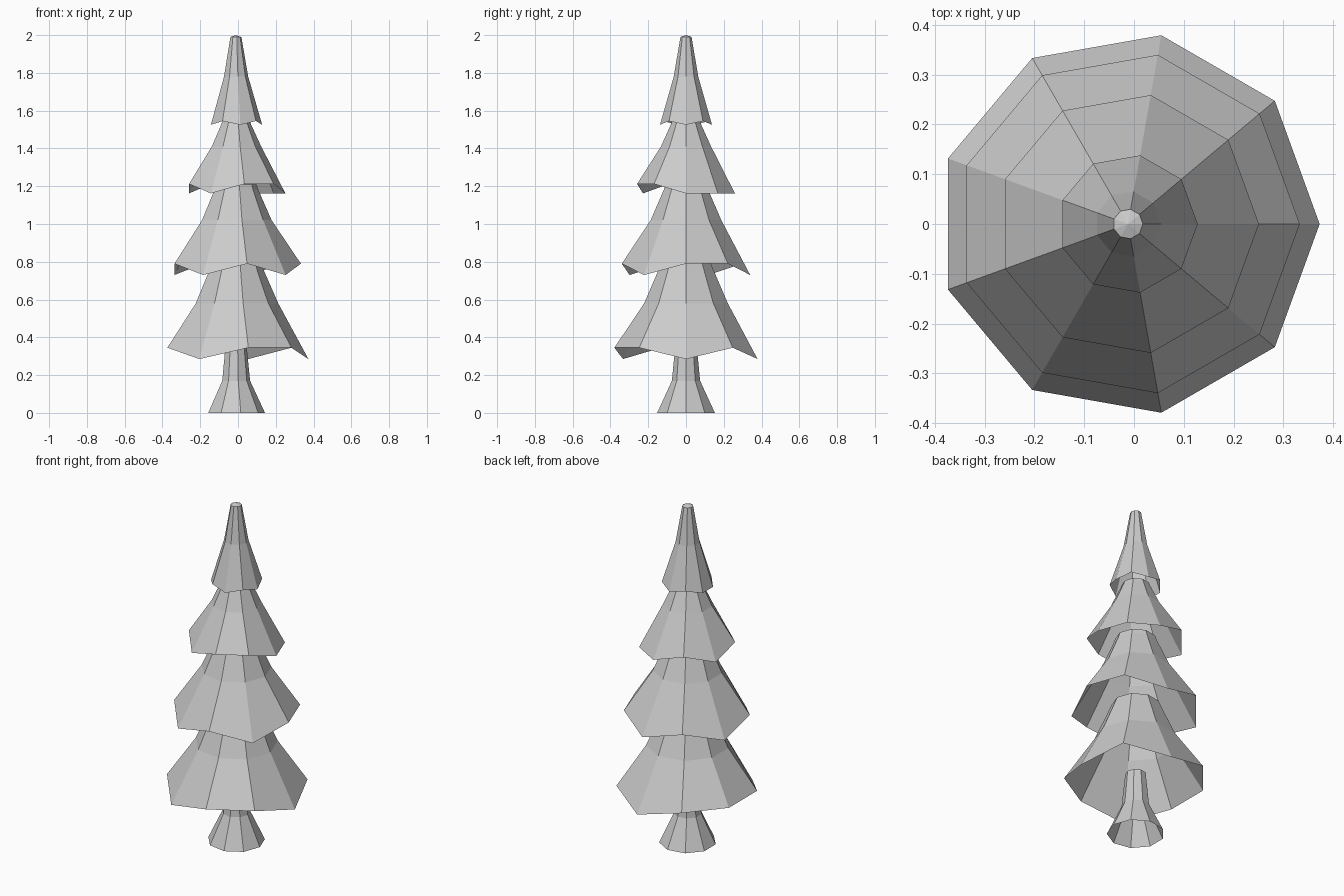
import bpy
import bmesh
from math import cos, sin, radians

SIDES = 9
CENTRE_X = -0.012

cube = bpy.data.objects.get("Cube")
if cube:
    bpy.data.objects.remove(cube, do_unlink=True)

grey = bpy.data.materials.new("light grey")
grey.use_nodes = True
colour = (0.6, 0.6, 0.6, 1)
grey.diffuse_color = colour
grey.node_tree.nodes["Principled BSDF"].inputs["Base Color"].default_value = colour


def shell(name, profile, low_corners=(), drop=0.0, tip=None):
    """Open faceted shell through (radius, height) rings; some hem corners hang lower."""
    bm = bmesh.new()
    rings = []
    for level, (radius, height) in enumerate(profile):
        ring = []
        for k in range(SIDES):
            angle = radians(360 / SIDES * k)
            z = height - (drop if level == 0 and k in low_corners else 0)
            ring.append(bm.verts.new((CENTRE_X + radius * cos(angle), radius * sin(angle), z)))
        rings.append(ring)
    for lower, upper in zip(rings, rings[1:]):
        for k in range(SIDES):
            n = (k + 1) % SIDES
            bm.faces.new((lower[k], lower[n], upper[n], upper[k]))
    if tip is not None:
        apex = bm.verts.new((CENTRE_X, 0, tip))
        for k in range(SIDES):
            bm.faces.new((rings[-1][k], rings[-1][(k + 1) % SIDES], apex))
    mesh = bpy.data.meshes.new(name)
    bm.to_mesh(mesh)
    bm.free()
    mesh.materials.append(grey)
    bpy.context.collection.objects.link(bpy.data.objects.new(name, mesh))


# Hollow trunk, flared at the foot
shell("trunk", [(0.155, 0), (0.076, 0.17), (0.06, 0.33), (0.057, 0.37)])

# Branch skirts with uneven hems
shell("bottom_branches", [(0.385, 0.345), (0.225, 0.58), (0.155, 0.74), (0.13, 0.8)],
      (0, 2, 6), 0.06)
shell("lower_branches", [(0.345, 0.79), (0.19, 1.02), (0.12, 1.18), (0.11, 1.21)],
      (2, 4, 6, 8), 0.06)
shell("upper_branches", [(0.263, 1.212), (0.135, 1.41), (0.08, 1.53), (0.075, 1.545)],
      (0, 1, 2, 4, 6), 0.05)

# Closed top
shell("top_branches", [(0.14, 1.545), (0.066, 1.78), (0.03, 1.99)],
      (0, 2, 4, 5, 7), 0.02, tip=2.0)
